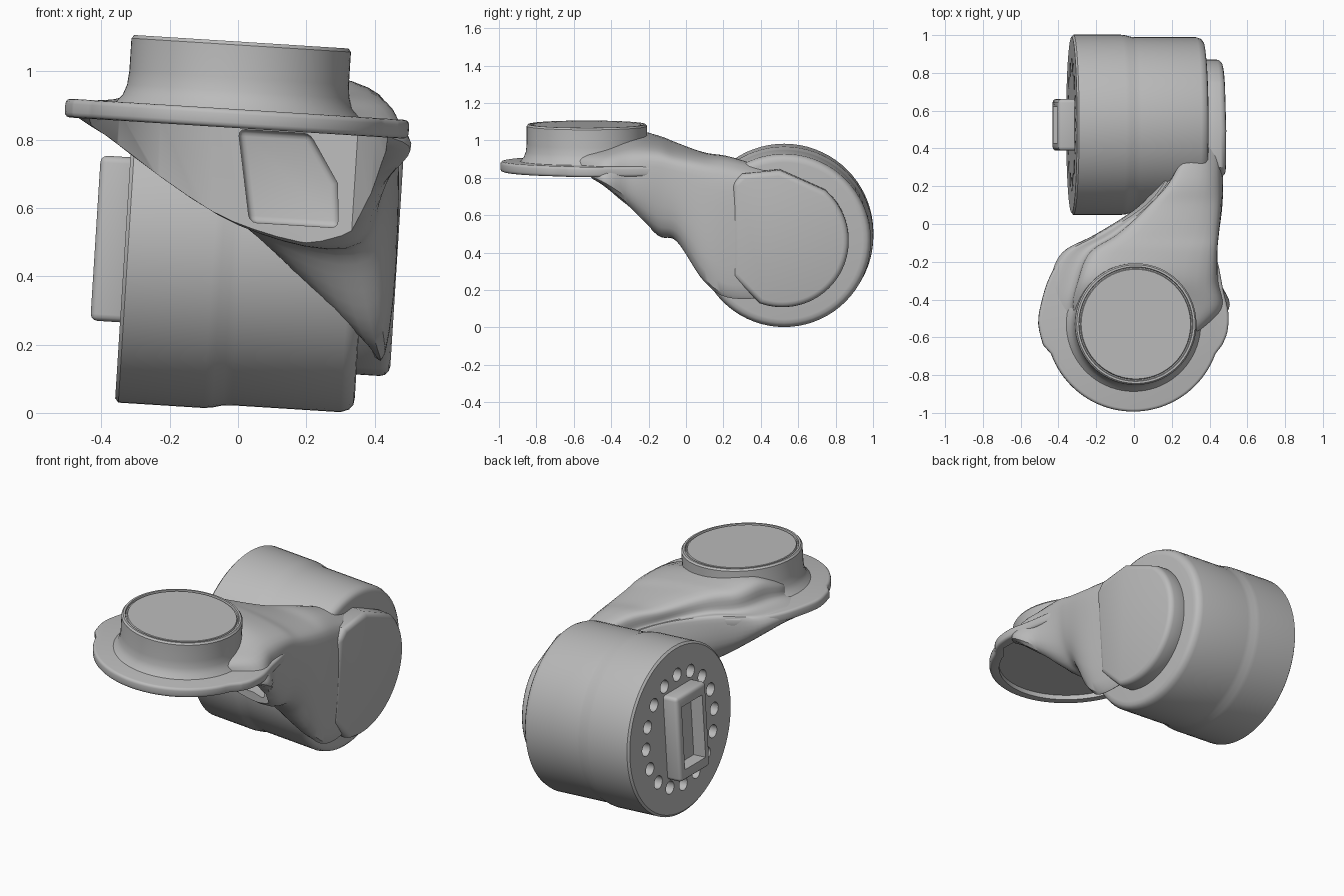
import bpy, bmesh
from math import sin, cos, pi, radians
from mathutils import Matrix, Vector

cube = bpy.data.objects.get("Cube")
if cube:
    bpy.data.objects.remove(cube, do_unlink=True)

# Single painted-metal colour
grey = bpy.data.materials.new("plain_grey")
grey.use_nodes = True
colour = (0.5, 0.5, 0.5, 1)
grey.diffuse_color = colour
for node in grey.node_tree.nodes:
    if node.type == 'BSDF_PRINCIPLED':
        node.inputs["Base Color"].default_value = colour

# The whole link leans slightly sideways
PIVOT = Vector((0, 0, 0.5))
LEAN = Matrix.Translation(PIVOT) @ Matrix.Rotation(0.063, 4, 'Y') @ Matrix.Translation(-PIVOT)


def place(axis, t, u, v):
    return {'x': (t, u, v), 'y': (u, t, v), 'z': (u, v, t)}[axis]


def arc(cu, cv, r, start, end, n):
    angles = [radians(start + (end - start) * i / n) for i in range(n + 1)]
    return [(cu + r * cos(a), cv + r * sin(a)) for a in angles]


def loft(bm, rings):
    """Skin a list of equal rings and cap both ends."""
    rows = [[bm.verts.new(p) for p in ring] for ring in rings]
    n = len(rows[0])
    for a, b in zip(rows, rows[1:]):
        for i in range(n):
            j = (i + 1) % n
            bm.faces.new((a[i], a[j], b[j], b[i]))
    bm.faces.new(rows[0][::-1])
    bm.faces.new(rows[-1])


def activate(ob):
    bpy.ops.object.select_all(action='DESELECT')
    ob.select_set(True)
    bpy.context.view_layer.objects.active = ob


def make(name, solids, bevel=0):
    bm = bmesh.new()
    for rings in solids:
        loft(bm, rings)
    bmesh.ops.recalc_face_normals(bm, faces=bm.faces[:])
    mesh = bpy.data.meshes.new(name)
    bm.to_mesh(mesh)
    bm.free()
    mesh.materials.append(grey)
    ob = bpy.data.objects.new(name, mesh)
    bpy.context.collection.objects.link(ob)
    ob.matrix_world = LEAN
    if bevel:
        activate(ob)
        mod = ob.modifiers.new("rounding", 'BEVEL')
        mod.width, mod.segments = bevel, 3
        mod.limit_method, mod.angle_limit = 'ANGLE', radians(40)
        bpy.ops.object.modifier_apply(modifier=mod.name)
    return ob


def prism(axis, outline, t0, t1):
    return [[place(axis, t, u, v) for u, v in outline] for t in (t0, t1)]


def lathe(axis, cu, cv, profile, n=72):
    return [[place(axis, t, u, v) for u, v in arc(cu, cv, r, 0, 360 - 360 / n, n - 1)]
            for t, r in profile]


def cut(ob, cutter):
    cutter.hide_render = True
    activate(ob)
    mod = ob.modifiers.new("cut", 'BOOLEAN')
    mod.operation, mod.solver, mod.object = 'DIFFERENCE', 'EXACT', cutter
    bpy.ops.object.modifier_apply(modifier=mod.name)


def smooth_curve(points, closed, steps):
    """Curve passing through every given point."""
    points = [Vector(p) for p in points]
    n = len(points)
    pick = (lambda i: points[i % n]) if closed else (lambda i: points[max(0, min(n - 1, i))])
    out = []
    for i in range(n if closed else n - 1):
        a, b, c, d = (pick(i + k) for k in (-1, 0, 1, 2))
        for s in range(steps):
            t = s / steps
            out.append(b + (c - a) * t / 2 + (a * 2 - b * 5 + c * 4 - d) * t * t / 2
                       + (b * 3 - a - c * 3 + d) * t ** 3 / 2)
    return out if closed else out + [points[-1]]


# Joint drum with a slightly wider outer band
DY, DZ = 0.525, 0.486
drum = make("joint_drum", [lathe('x', DY, DZ, [
    (-.33, .465), (-.32, .477), (-.07, .477), (-.045, .474), (-.015, .466), (.01, .464),
    (.33, .464), (.355, .455), (.367, .44), (.37, .42)])])

# Ring of bolt holes in the drum's end face
holes = make("bolt_hole_cutter", [lathe('x', u, v, [(-.36, .037), (-.28, .037)], 20)
                                  for u, v in arc(DY, DZ, .315, 0, 337.5, 15)])
cut(drum, holes)

# Connector block with a rectangular socket
def rectangle(hu, hv):
    return [(DY - hu, DZ - hv), (DY + hu, DZ - hv), (DY + hu, DZ + hv), (DY - hu, DZ + hv)]


connector = make("connector_block", [prism('x', rectangle(.137, .242), -.417, -.31)], .02)
socket = make("socket_cutter", [prism('x', rectangle(.095, .18), -.5, -.34)])
cut(connector, socket)

# Raised end cap on the other side of the drum
cap_outline = arc(.515, .49, .355, -110, 50, 40) + [(.5, .87), (.3, .85), (.25, .8), (.25, .3)]
end_cap = make("end_cap", [prism('x', cap_outline, .33, .468)], .03)

# Mounting flange: round at the front, flared towards the arm
FX, FY = -.027, -.53
flange_outline = arc(FX, FY, .463, 200, 340, 40) + smooth_curve([
    (.445, -.64), (.472, -.57), (.477, -.47), (.45, -.35), (.42, -.2), (.38, -.1), (.1, -.04),
    (-.12, -.03), (-.275, -.08), (-.39, -.16), (-.47, -.28), (-.515, -.42), (-.53, -.53),
    (-.505, -.64)], False, 4)
flange = make("mounting_flange", [prism('z', flange_outline, .833, .888)], .015)

# Neck with a grooved top
neck = make("mounting_neck", [lathe('z', FX, FY, [
    (.87, .37), (.89, .355), (.91, .337), (.94, .326), (.98, .322), (1.076, .322),
    (1.086, .314), (1.086, .303), (1.076, .3), (1.076, .294), (1.084, .29)])])

# Arm sections: top left, top right, right, bottom right, bottom left, left, shoulder
sections = [
    (-.6, (-.24, .94), (.2, .94), (.28, .88), (.24, .85), (-.26, .85), (-.29, .86), (-.3, .87)),
    (-.45, (-.28, .98), (.29, .96), (.44, .885), (.41, .79), (-.36, .83), (-.48, .84), (-.49, .875)),
    (-.3, (-.26, 1.04), (.3, .99), (.425, .87), (.365, .66), (-.2, .71), (-.44, .81), (-.455, .88)),
    (-.15, (-.2, 1.015), (.32, .98), (.42, .85), (.35, .53), (-.02, .56), (-.36, .77), (-.385, .88)),
    (-.05, (-.06, .985), (.345, .95), (.43, .83), (.38, .5), (.06, .53), (-.18, .7), (-.21, .88)),
    (.1, (.08, .94), (.37, .92), (.45, .78), (.435, .285), (.2, .4), (.03, .66), (.03, .85)),
    (.25, (.2, .92), (.38, .9), (.455, .75), (.45, .2), (.34, .34), (.15, .6), (.15, .82)),
    (.55, (.33, .83), (.38, .82), (.44, .74), (.43, .22), (.36, .3), (.34, .5), (.33, .78)),
]
rings = []
for y, *pts in sections:
    ring = [Vector((x, y, z)) for x, z in pts]
    top, shoulder = ring[0], ring[-1]
    ring.append(Vector((top.x * .6 + shoulder.x * .4, y, top.z * .2 + shoulder.z * .8)))
    rings.append(smooth_curve(ring, True, 6))
rails = [smooth_curve(rail, False, 6) for rail in zip(*rings)]
arm = make("link_arm", [list(zip(*rails))])

# Hollow under the flange, open along the sloping skirt
hollow_outline = arc(FX, FY, .41, 200, 340, 40) + [
    (.42, -.6), (.415, -.45), (.38, -.3), (.33, -.19), (.2, -.15), (-.1, -.15),
    (-.25, -.18), (-.37, -.27), (-.45, -.4), (-.475, -.55)]
hollow = make("hollow_cutter", [prism('z', hollow_outline, .4, .86)])
cut(flange, hollow)
cut(arm, hollow)

# Cable window from the hollow into the arm
window = make("window_cutter", [prism('y', [
    (-.02, .83), (.19, .83), (.28, .69), (.29, .56), (.03, .56)], -.25, .02)], .02)
cut(arm, window)

# Remove the cutters and finish the shading
for helper in (holes, socket, hollow, window):
    bpy.data.objects.remove(helper, do_unlink=True)
for part in (drum, connector, end_cap, flange, neck, arm):
    activate(part)
    bpy.ops.object.shade_smooth_by_angle(angle=radians(35))
